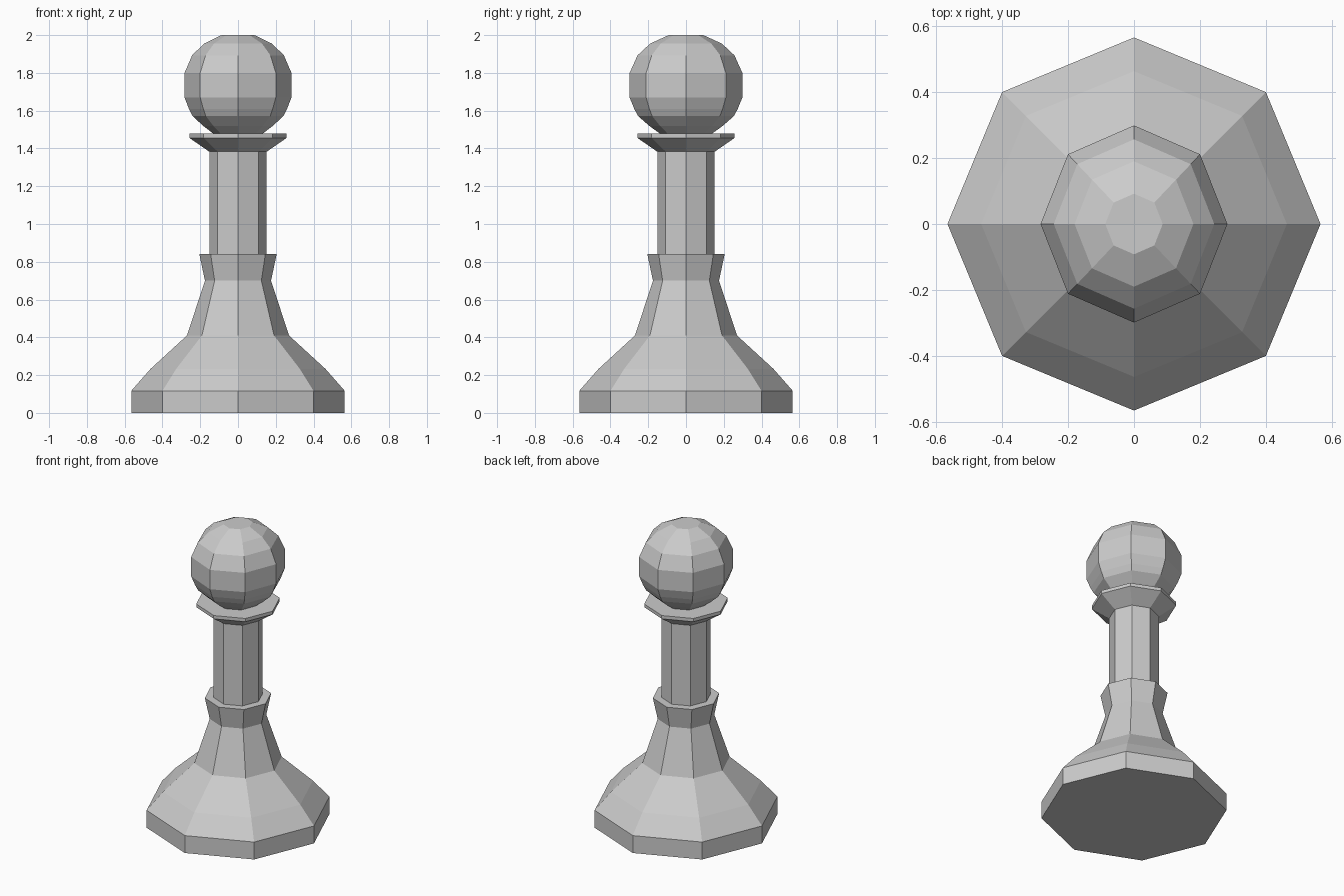
import bpy, bmesh
from math import cos, sin, pi

if "Cube" in bpy.data.objects:
    bpy.data.objects.remove(bpy.data.objects["Cube"])

SIDES = 8


def lathe(name, profile, y_scale=1.0):
    """Revolve (radius, height) points into a capped eight-sided solid."""
    bm = bmesh.new()
    rings = []
    for r, z in profile:
        rings.append([bm.verts.new((r * cos(2 * pi * i / SIDES),
                                    r * y_scale * sin(2 * pi * i / SIDES), z))
                      for i in range(SIDES)])
    for a, b in zip(rings, rings[1:]):
        for i in range(SIDES):
            j = (i + 1) % SIDES
            bm.faces.new((a[i], a[j], b[j], b[i]))
    bm.faces.new(rings[0][::-1])
    bm.faces.new(rings[-1])
    mesh = bpy.data.meshes.new(name)
    bm.to_mesh(mesh)
    bm.free()
    obj = bpy.data.objects.new(name, mesh)
    bpy.context.collection.objects.link(obj)
    return obj


# Foot, flared skirt, waist, column and collar in one turned profile
lathe("body", [(0.565, 0.0), (0.565, 0.117), (0.463, 0.233), (0.27, 0.41),
               (0.175, 0.70), (0.205, 0.842), (0.152, 0.842), (0.152, 1.383),
               (0.258, 1.456), (0.258, 1.478)])

# Faceted ball, slightly deeper than wide
lathe("head", [(0.13, 1.478), (0.185, 1.52), (0.241, 1.572), (0.26, 1.61),
               (0.283, 1.67), (0.283, 1.80), (0.243, 1.893),
               (0.18, 1.955), (0.087, 2.0)], y_scale=1.055)
